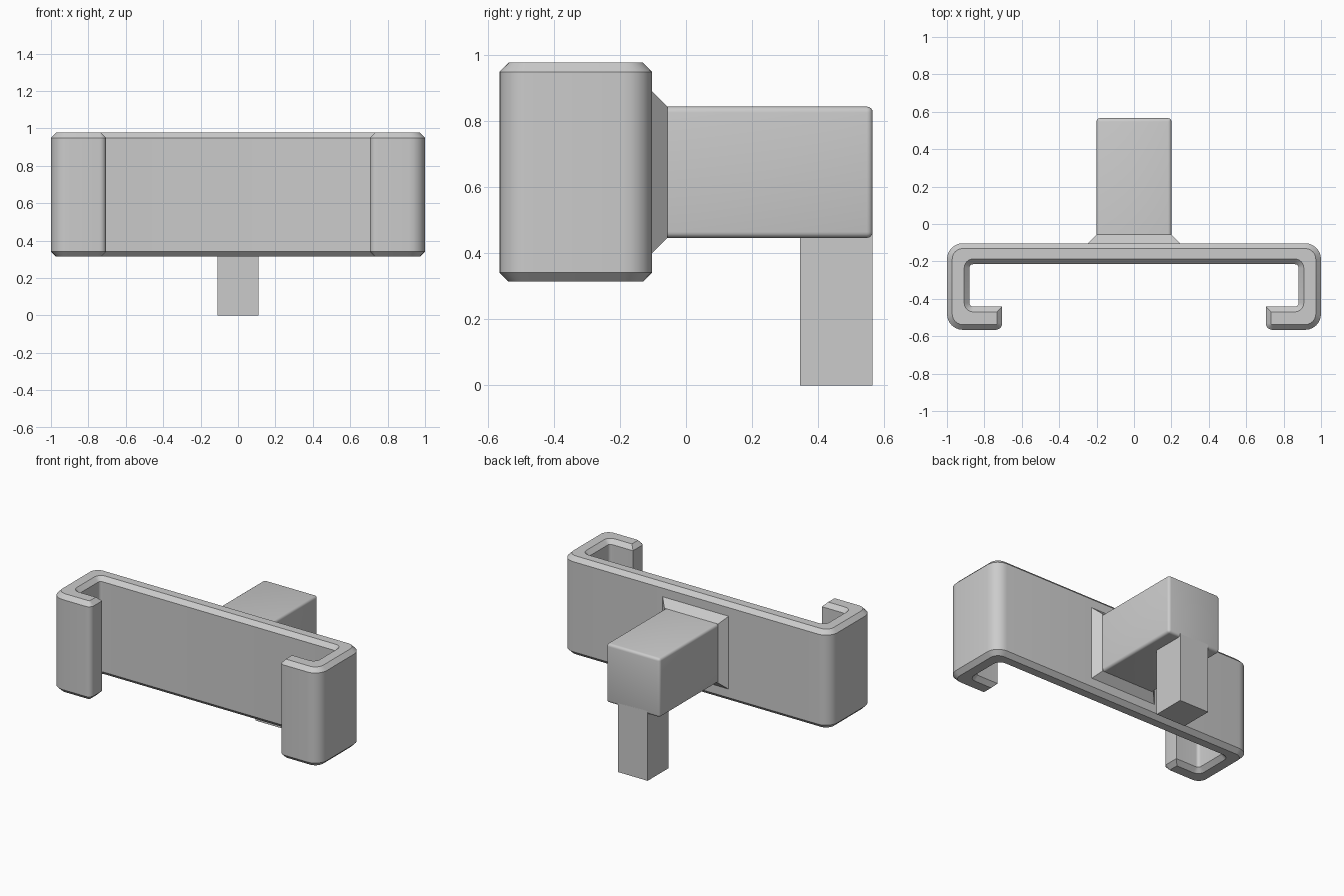
import bpy, bmesh, math
from mathutils import Vector

if "Cube" in bpy.data.objects:
    bpy.data.objects.remove(bpy.data.objects["Cube"])

grey = bpy.data.materials.new("light_grey")
grey.diffuse_color = (0.6, 0.6, 0.6, 1)
grey.use_nodes = True
grey.node_tree.nodes["Principled BSDF"].inputs["Base Color"].default_value = grey.diffuse_color


def finish(name, bm):
    bmesh.ops.recalc_face_normals(bm, faces=bm.faces)
    me = bpy.data.meshes.new(name)
    bm.to_mesh(me)
    bm.free()
    me.materials.append(grey)
    ob = bpy.data.objects.new(name, me)
    bpy.context.collection.objects.link(ob)
    bpy.ops.object.select_all(action='DESELECT')
    ob.select_set(True)
    bpy.context.view_layer.objects.active = ob
    bpy.ops.object.shade_smooth_by_angle(angle=math.radians(30))
    return ob


def loft(bm, rings):
    """Skin a stack of matching rings and cap both ends."""
    loops = [[bm.verts.new(p) for p in r] for r in rings]
    n = len(loops[0])
    for a, b in zip(loops, loops[1:]):
        for i in range(n):
            bm.faces.new((a[i], a[(i + 1) % n], b[(i + 1) % n], b[i]))
    bm.faces.new(loops[0])
    bm.faces.new(loops[-1])


def box(bm, x, y0, y1, z0, z1):
    loft(bm, [[(-x, y, z0), (x, y, z0), (x, y, z1), (-x, y, z1)] for y in (y0, y1)])


# Clip: C-shaped outline (x, y, corner radius), right half then mirrored
half = [(1, -0.103, 0.085), (1, -0.566, 0.085), (0.705, -0.566, 0.035),
        (0.705, -0.442, 0), (0.88, -0.442, 0.02), (0.88, -0.215, 0.02)]
corners = half + [(-x, y, r) for x, y, r in reversed(half)]


def outline(inset, z, steps=6):
    pts = []
    for i, (x, y, r) in enumerate(corners):
        p = Vector((x, y))
        d1 = (p - Vector(corners[i - 1][:2])).normalized()
        d2 = (Vector(corners[(i + 1) % len(corners)][:2]) - p).normalized()
        c = p + inset * (Vector((d1.y, -d1.x)) + Vector((d2.y, -d2.x)))
        if r == 0:
            pts.append((c.x, c.y, z))
            continue
        r += -inset if d1.cross(d2) < 0 else inset
        c += r * (d2 - d1)
        for k in range(steps + 1):
            a = math.pi / 2 * k / steps
            q = c + r * (d1 * math.sin(a) - d2 * math.cos(a))
            pts.append((q.x, q.y, z))
    return pts


ch, z0, z1 = 0.028, 0.314, 0.978
bm = bmesh.new()
loft(bm, [outline(ch, z0), outline(0, z0 + ch), outline(0, z1 - ch), outline(ch, z1)])
finish("clip", bm)

# Flared collar joining the clip to the arm
bm = bmesh.new()
loft(bm, [[(sx * (0.2 + f), y, 0.646 + sz * (0.199 + f))
           for sx, sz in ((-1, -1), (1, -1), (1, 1), (-1, 1))]
          for y, f in ((-0.103, 0.047), (-0.056, 0))])
finish("collar", bm)

# Arm block, softly rounded everywhere but where it meets the collar
bm = bmesh.new()
box(bm, 0.2, -0.056, 0.566, 0.447, 0.845)
edges = [e for e in bm.edges if max(v.co.y for v in e.verts) > 0]
bmesh.ops.bevel(bm, geom=edges, offset=0.018, segments=4, profile=0.5, affect='EDGES')
finish("arm", bm)

# Square mounting post under the arm
bm = bmesh.new()
box(bm, 0.11, 0.345, 0.566, 0, 0.47)
finish("post", bm)
